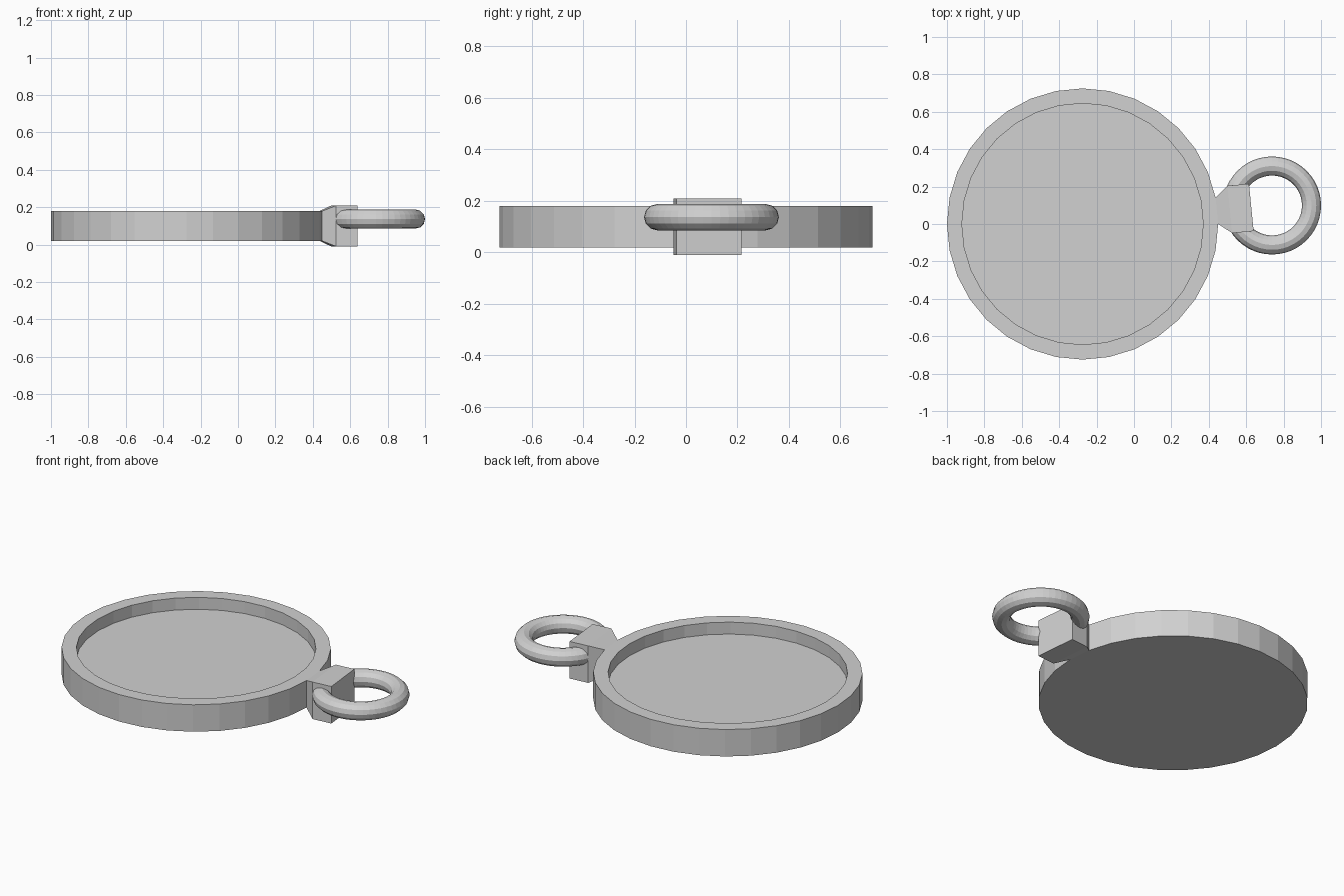
import bpy, bmesh, math
from mathutils import Matrix, Vector

cube = bpy.data.objects.get("Cube")
if cube:
    bpy.data.objects.remove(cube, do_unlink=True)

# One plain grey metal
GREY = (0.64, 0.64, 0.64, 1.0)
grey = bpy.data.materials.new("grey metal")
grey.use_nodes = True
grey.diffuse_color = GREY
grey.node_tree.nodes["Principled BSDF"].inputs["Base Color"].default_value = GREY


def push(bm, face, offset=0.0, scale=(1, 1, 1)):
    """Extrude a face along its normal and scale it about its centre."""
    new = bmesh.ops.extrude_discrete_faces(bm, faces=[face])["faces"][0]
    new.normal_update()
    normal, centre = new.normal.copy(), new.calc_center_median()
    for v in new.verts:
        local = v.co - centre
        v.co = centre + Vector(a * s for a, s in zip(local, scale)) + normal * offset
    return new


def facing(bm, direction):
    bm.normal_update()
    return max(bm.faces, key=lambda f: f.normal.dot(direction))


# Round tray
RADIUS, INNER = 0.725, 0.645
bm = bmesh.new()
bmesh.ops.create_cone(bm, cap_ends=True, segments=32, radius1=RADIUS,
                      radius2=RADIUS, depth=0.16,
                      matrix=Matrix.Translation((-0.275, 0, 0.10)))

# Recessed floor inside a raised rim
ratio = INNER / RADIUS
floor = push(bm, facing(bm, Vector((0, 0, 1))), scale=(ratio, ratio, 1))
push(bm, floor, offset=-0.071)

# Flared neck and clasp block grown from one wall facet
angle = math.pi / 32
side = facing(bm, Vector((math.cos(angle), math.sin(angle), 0)))
neck = push(bm, side, offset=0.07, scale=(1.79, 1.79, 1.375))
push(bm, neck, offset=0.115)

mesh = bpy.data.meshes.new("tray_and_clasp")
bm.to_mesh(mesh)
bm.free()
mesh.materials.append(grey)
tray = bpy.data.objects.new("tray_and_clasp", mesh)
bpy.context.collection.objects.link(tray)

# Hanging ring
bpy.ops.mesh.primitive_torus_add(location=(0.738, 0.099, 0.137),
                                 major_radius=0.211, minor_radius=0.051,
                                 major_segments=48, minor_segments=12)
ring = bpy.context.object
ring.name = "hanging_ring"
ring.data.materials.append(grey)
